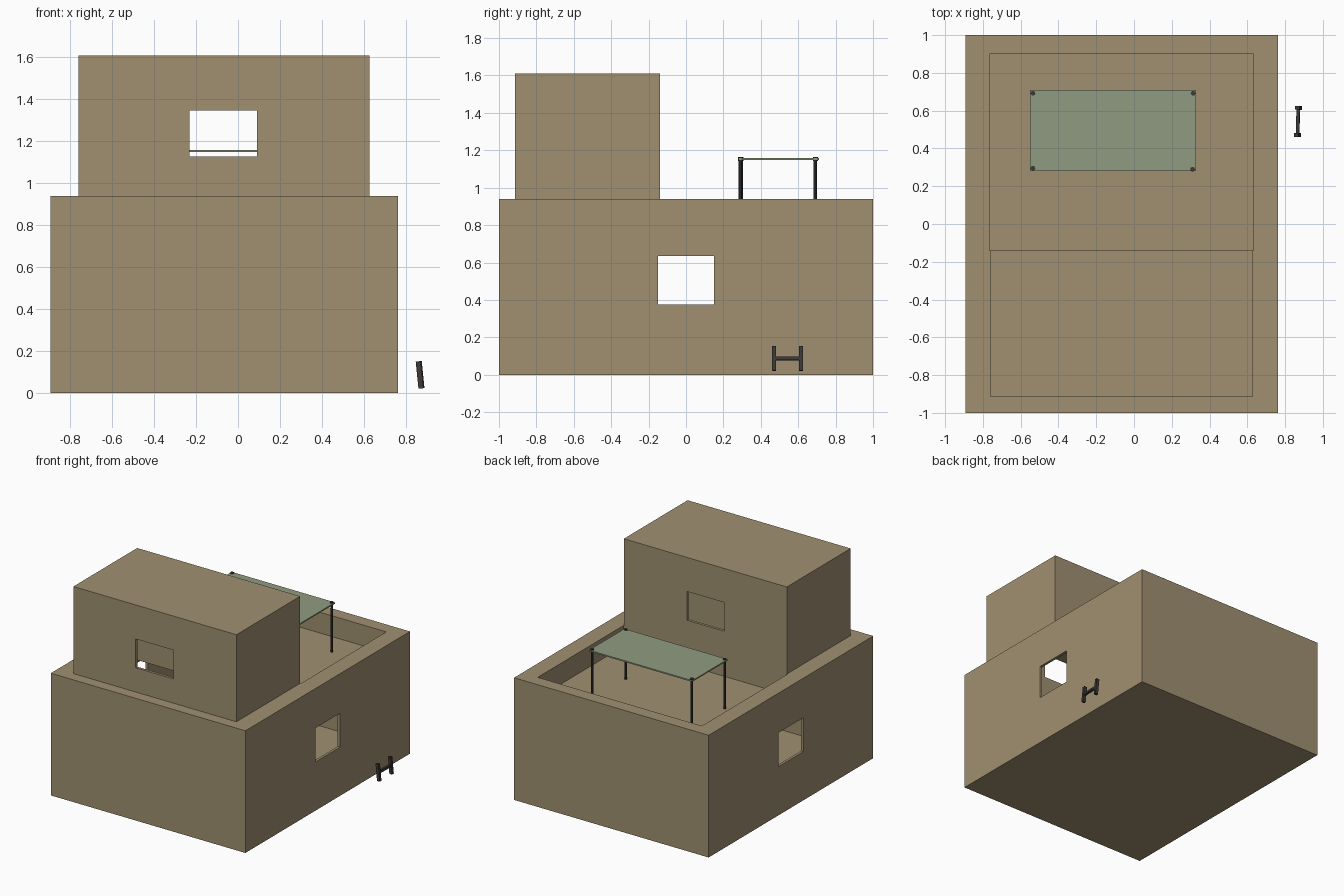
import bpy
import bmesh
import math
from mathutils import Matrix, Vector

if "Cube" in bpy.data.objects:
    bpy.data.objects.remove(bpy.data.objects["Cube"])


def material(name, rgb):
    m = bpy.data.materials.new(name)
    m.diffuse_color = (*rgb, 1)
    m.use_nodes = True
    m.node_tree.nodes["Principled BSDF"].inputs["Base Color"].default_value = m.diffuse_color
    return m


CLAY = material("tan clay", (0.35, 0.28, 0.165))
CLOTH = material("pale green cloth", (0.28, 0.33, 0.22))
DARK = material("dark wood", (0.045, 0.04, 0.037))


def add_box(bm, lo, hi, rot=Matrix()):
    """Axis-aligned box between two corners, turned about its own transform."""
    lo, hi = Vector(lo), Vector(hi)
    mat = rot @ Matrix.Translation((lo + hi) / 2) @ Matrix.Diagonal((*(hi - lo), 1))
    bmesh.ops.create_cube(bm, size=1, matrix=mat)


def finish(name, bm, mat):
    me = bpy.data.meshes.new(name)
    bm.to_mesh(me)
    bm.free()
    me.materials.append(mat)
    ob = bpy.data.objects.new(name, me)
    bpy.context.scene.collection.objects.link(ob)
    return ob


def box(name, lo, hi, mat):
    bm = bmesh.new()
    add_box(bm, lo, hi)
    return finish(name, bm, mat)


# House body: ground floor, then upper room joined and spaces carved out
house = box("house_walls", (-0.893, -1, 0), (0.763, 1, 0.94), CLAY)
T = 0.02                                     # wall thickness
X0, X1, YF, YB = -0.76, 0.627, -0.915, -0.14  # upper room footprint
FLOOR = 0.78                                 # roof terrace level
steps = [
    ("upper_room", 'UNION', (X0, YF, 0.5), (X1, YB, 1.61)),
    ("terrace_cut", 'DIFFERENCE', (X0 - .005, YB, FLOOR), (X1 + .005, 0.9, 1.2)),
    ("hall_cut", 'DIFFERENCE', (-0.893 + T, -1 + T, T), (0.763 - T, 1 - T, FLOOR - T)),
    ("front_hall_cut", 'DIFFERENCE', (-0.893 + T, -1 + T, 0.4), (0.763 - T, YB - T, 0.94 - T)),
    ("upper_room_cut", 'DIFFERENCE', (X0 + T, YF + T, 0.5), (X1 - T, YB - T, 1.61 - T)),
    ("side_window_cut", 'DIFFERENCE', (-1.2, -0.15, 0.375), (1.2, 0.15, 0.635)),
    ("upper_window_cut", 'DIFFERENCE', (-0.23, -1.2, 1.127), (0.09, 0.1, 1.348)),
]
for name, op, lo, hi in steps:
    helper = box(name, lo, hi, CLAY)
    helper.hide_render = True
    mod = house.modifiers.new(name, 'BOOLEAN')
    mod.operation, mod.object, mod.solver = op, helper, 'EXACT'
# Bake the carving and drop the helpers
dg = bpy.context.evaluated_depsgraph_get()
baked = bpy.data.meshes.new_from_object(house.evaluated_get(dg))
house.modifiers.clear()
house.data = baked
for name, *_ in steps:
    bpy.data.objects.remove(bpy.data.objects[name])

# Awning over the terrace
box("awning_cloth", (-0.55, 0.28, 1.148), (0.328, 0.71, 1.158), CLOTH)
bm = bmesh.new()
for x, y in ((-0.535, 0.295), (0.31, 0.29), (0.313, 0.692), (-0.535, 0.692)):
    for r, lo, hi in ((0.009, FLOOR, 1.15), (0.013, 1.144, 1.165)):
        bmesh.ops.create_cone(bm, cap_ends=True, segments=8, radius1=r, radius2=r,
                              depth=hi - lo,
                              matrix=Matrix.Translation((x, y, (lo + hi) / 2)))
finish("awning_posts", bm, DARK)

# Small leaning H-shaped rack beside the house
bm = bmesh.new()
lean = Matrix.Translation((0.868, 0.543, 0.087)) @ Matrix.Rotation(-0.1, 4, 'Y')
lean = lean @ Matrix.Rotation(-0.03, 4, 'Z')
for s in (-1, 1):
    y = s * 0.072
    add_box(bm, (-0.012, y - 0.01, -0.065), (0.012, y + 0.01, 0.065), lean)
add_box(bm, (-0.009, -0.07, -0.009), (0.009, 0.07, 0.009), lean)
finish("leaning_rack", bm, DARK)
